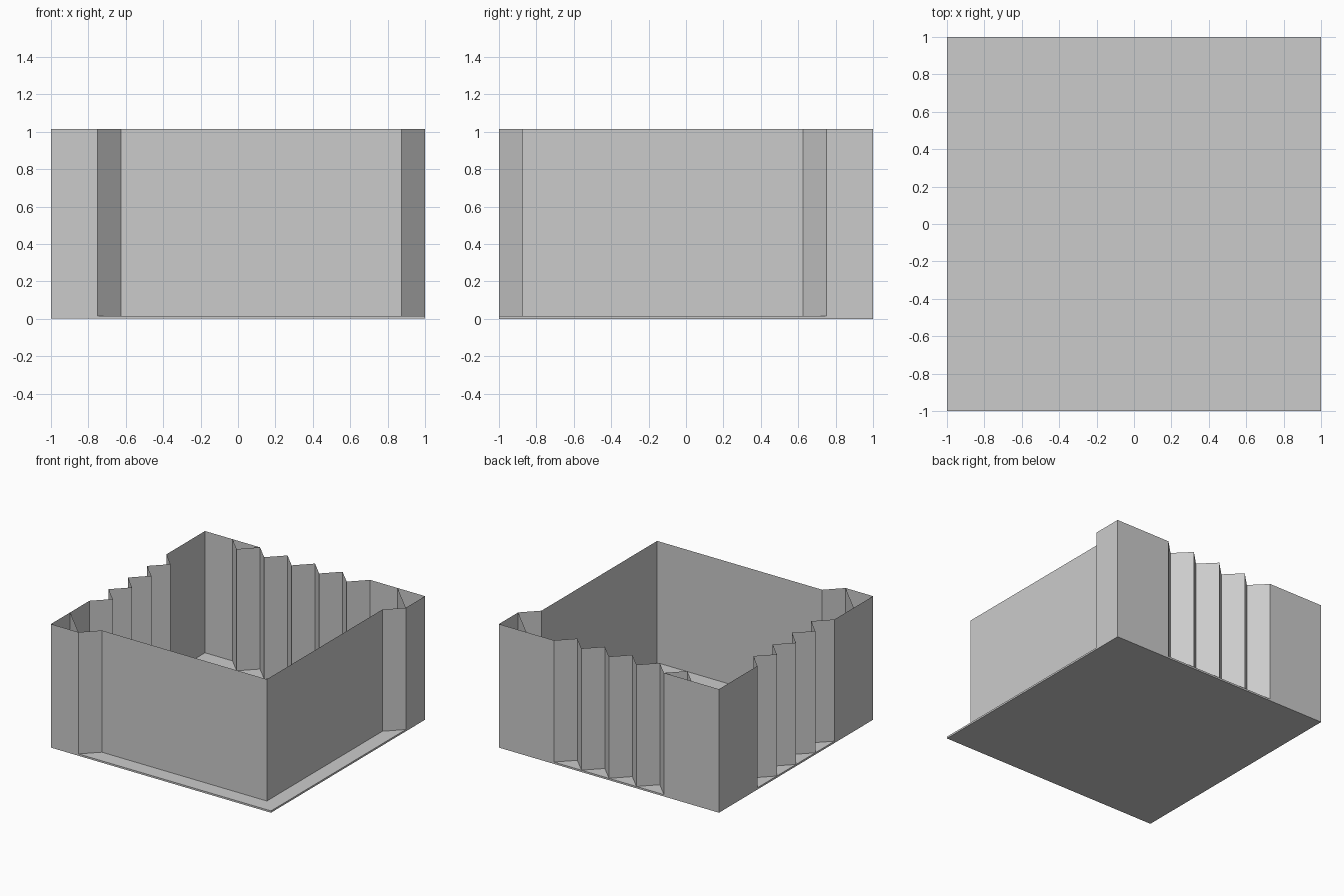
import bpy, bmesh

if "Cube" in bpy.data.objects:
    bpy.data.objects.remove(bpy.data.objects["Cube"])

BASE_Z = 0.015   # top of the floor slab
TOP_Z = 1.015    # top of the walls
D = 0.125        # depth of every fold


def wall(name, points):
    """Thin upright sheet following a plan path."""
    bm = bmesh.new()
    low = [bm.verts.new((x, y, BASE_Z)) for x, y in points]
    high = [bm.verts.new((x, y, TOP_Z)) for x, y in points]
    for i in range(len(points) - 1):
        bm.faces.new((low[i], low[i + 1], high[i + 1], high[i]))
    mesh = bpy.data.meshes.new(name)
    bm.to_mesh(mesh)
    bm.free()
    obj = bpy.data.objects.new(name, mesh)
    bpy.context.collection.objects.link(obj)
    return obj


# floor slab
bpy.ops.mesh.primitive_cube_add(size=1, location=(0, 0, BASE_Z / 2))
floor = bpy.context.object
floor.name = "floor"
floor.scale = (2, 2, BASE_Z)

# pleats: (position along the wall, distance from centre), four folds
pleats = [(0.5 - i * D, 1 - D * (i % 2)) for i in range(9)]

# back and left walls, pleated in the middle
wall("back_wall", [(1, 1)] + pleats + [(-1, 1)])
wall("left_wall", [(-1, 1)] + [(-d, t) for t, d in pleats] + [(-1, -1)])

# front and right walls, set back and meeting at one corner
wall("front_right_wall", [(-1, -1), (-0.75, -1), (-0.75 + D, D - 1), (1 - D, D - 1),
                          (1 - D, 0.75 - D), (1, 0.75), (1, 1)])

# diagonal corner panels
wall("back_corner_panel", [(1, 0.75), (0.75, 1)])
wall("front_corner_panel", [(-0.75, -1), (-1, -0.75)])

# extra fold inside the back wall
wall("inner_fold", [(-0.5, 1), (-0.5 - D, 1 - D), (-0.75, 1)])
